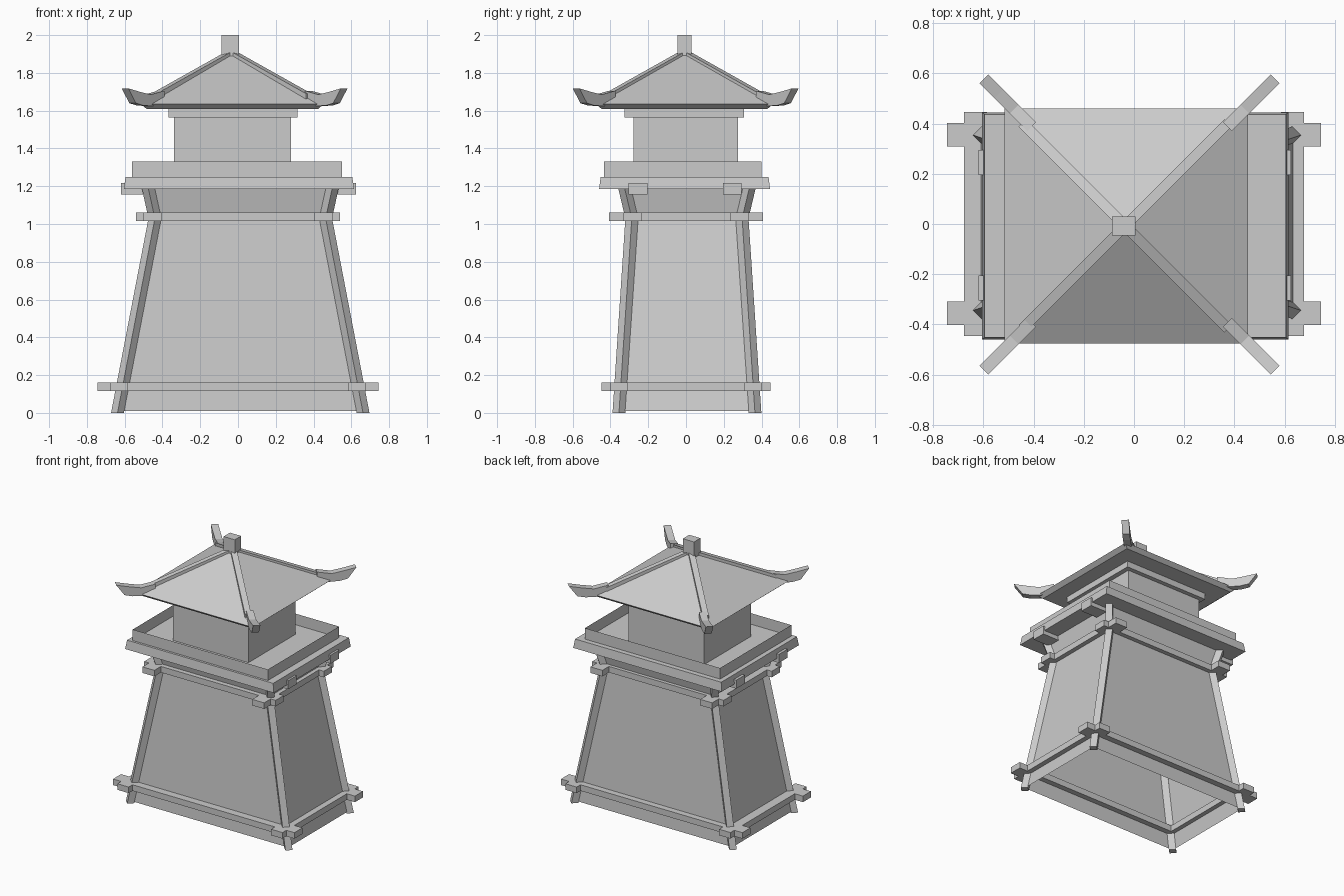
import bpy
from math import sqrt

if "Cube" in bpy.data.objects:
    bpy.data.objects.remove(bpy.data.objects["Cube"])


def mesh(name, verts, faces):
    me = bpy.data.meshes.new(name)
    me.from_pydata(verts, [], faces)
    me.update()
    ob = bpy.data.objects.new(name, me)
    bpy.context.collection.objects.link(ob)
    return ob


def loft(name, rings, caps=True):
    """Join rings of equal vertex count, with optional end caps."""
    n = len(rings[0])
    verts = [v for r in rings for v in r]
    faces = [(k * n + i, k * n + (i + 1) % n, (k + 1) * n + (i + 1) % n, (k + 1) * n + i)
             for k in range(len(rings) - 1) for i in range(n)]
    if caps:
        faces += [tuple(reversed(range(n))), tuple(range(len(verts) - n, len(verts)))]
    return mesh(name, verts, faces)


def rect(x0, x1, y0, y1, z):
    return [(x0, y0, z), (x1, y0, z), (x1, y1, z), (x0, y1, z)]


def box(name, x0, x1, y0, y1, z0, z1):
    return loft(name, [rect(x0, x1, y0, y1, z0), rect(x0, x1, y0, y1, z1)])


def fin(name, cx, cy, sx, sy, profile, width):
    """Profile (offset, z) in a diagonal plane, thickened sideways."""
    w = width / 2 / sqrt(2)
    rings = [[(cx + sx * s - sy * d * sx * sy, cy + sy * s + sx * d * sx * sy, z)
              for s, z in profile] for d in (w * sx * sy, -w * sx * sy)]
    rings = [[(cx + sx * s - sy * d, cy + sy * s + sx * d, z) for s, z in profile]
             for d in (w, -w)]
    return loft(name, rings)


# Tapered hollow body, flaring under the platform
CX, CY = 0.012, 0.005
path = [(0.65, 0.36, 0.0), (0.452, 0.292, 1.03), (0.487, 0.33, 1.19)]
loft("body_walls", [rect(CX - x, CX + x, CY - y, CY + y, max(z, 0.01)) for x, y, z in path], False)

# Corner posts with diamond section
r = 0.034
for sx in (-1, 1):
    for sy in (-1, 1):
        rings = []
        for x, y, z in path:
            px, py = CX + sx * x, CY + sy * y
            rings.append([(px - r, py, z), (px, py - r, z), (px + r, py, z), (px, py + r, z)])
        loft("corner_post", rings)

# Crossing tie beams, lower and upper
for tag, z0, z1, xl, yl, xi, xo, yi, yo in (
        ("lower", 0.115, 0.16, 0.745, 0.447, 0.585, 0.678, 0.308, 0.402),
        ("upper", 1.015, 1.06, 0.54, 0.407, 0.402, 0.50, 0.235, 0.33)):
    for s in (-1, 1):
        y0, y1 = sorted((s * yi, s * yo))
        box(tag + "_long_beam", -xl, xl, y0, y1, z0, z1)
        x0, x1 = sorted((s * xi, s * xo))
        box(tag + "_cross_beam", x0, x1, -yl, yl, z0, z1)

# Beams carrying the platform
for y in (-0.255, 0.245):
    box("platform_joist", -0.62, 0.625, y - 0.05, y + 0.05, 1.155, 1.218)

# Platform and thin parapet
loft("platform", [rect(-0.605, 0.615, -0.46, 0.445, 1.185),
                  rect(-0.595, 0.605, -0.452, 0.437, 1.25)])
loft("parapet", [rect(-0.56, 0.55, -0.435, 0.40, z) for z in (1.24, 1.332)], False)

# Upper room and eave band
box("upper_room", -0.34, 0.28, -0.277, 0.275, 1.24, 1.58)
box("eave_band", -0.367, 0.315, -0.325, 0.307, 1.565, 1.612)

# Pyramid roof
RX, RY = -0.03, -0.008
loft("roof", [rect(RX - 0.455, RX + 0.455, RY - 0.44, RY + 0.44, 1.61),
              rect(RX - 0.485, RX + 0.485, RY - 0.468, RY + 0.468, 1.635),
              rect(RX - 0.01, RX + 0.01, RY - 0.01, RY + 0.01, 1.905)])

# Hip ridges and upturned eave tips
for sx in (-1, 1):
    for sy in (-1, 1):
        fin("hip_ridge", -0.035, -0.007, sx, sy,
            [(0.0, 1.88), (0.41, 1.655), (0.41, 1.69), (0.0, 1.92)], 0.042)
        fin("eave_tip", -0.018, -0.002, sx, sy,
            [(0.39, 1.63), (0.45, 1.625), (0.50, 1.627), (0.54, 1.64), (0.58, 1.718),
             (0.52, 1.70), (0.46, 1.685), (0.39, 1.705)], 0.05)

# Finial
box("finial", -0.087, 0.005, -0.045, 0.03, 1.88, 2.0)
